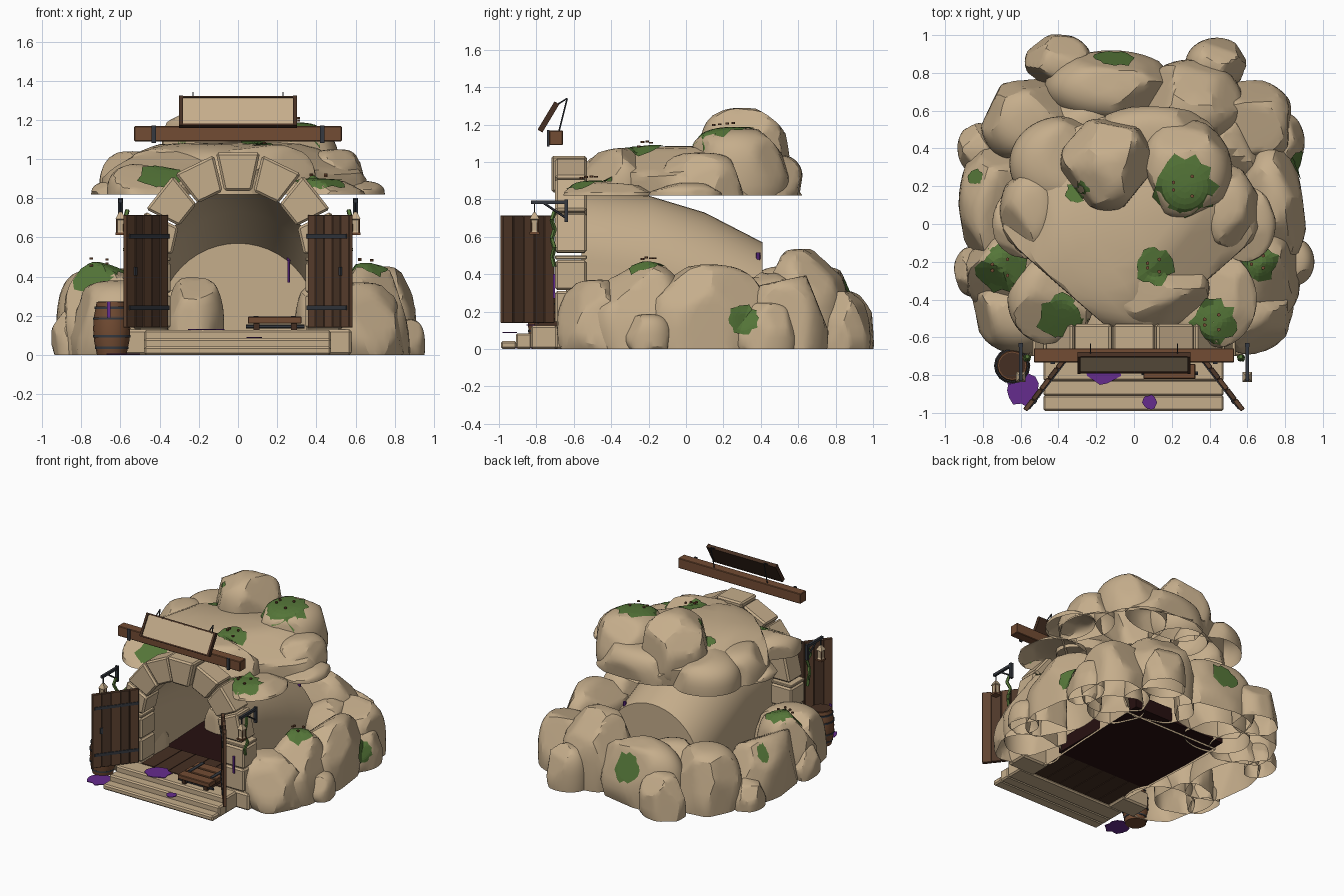
import bpy, bmesh, math, random
from mathutils import Vector, Matrix
from mathutils.bvhtree import BVHTree

if "Cube" in bpy.data.objects:
    bpy.data.objects.remove(bpy.data.objects["Cube"])

random.seed(11)
COLOURS = {
    "sandstone": (0.56, 0.42, 0.26), "wood": (0.17, 0.072, 0.033), "plank_brown": (0.12, 0.058, 0.031),
    "dark_plank": (0.075, 0.038, 0.022), "dark_wood": (0.06, 0.028, 0.016), "iron": (0.035, 0.04, 0.05),
    "moss": (0.09, 0.18, 0.04), "purple": (0.13, 0.025, 0.27), "cave_floor": (0.02, 0.005, 0.005),
}
MATS = {}
for key, rgb in COLOURS.items():
    MATS[key] = bpy.data.materials.new(key)
    MATS[key].diffuse_color = (*rgb, 1)
I4 = Matrix.Identity(4)


def finish(name, bm, mat, M=I4, bevel=0):
    bmesh.ops.transform(bm, matrix=M, verts=bm.verts)
    me = bpy.data.meshes.new(name)
    bm.to_mesh(me)
    bm.free()
    me.materials.append(MATS[mat])
    ob = bpy.data.objects.new(name, me)
    bpy.context.collection.objects.link(ob)
    if bevel:
        mod = ob.modifiers.new("bevel", "BEVEL")
        mod.width, mod.segments = bevel, 1
    return ob


def box(name, x, y, z, mat, M=I4, bevel=0):
    """Box from (min, max) pairs along each axis."""
    bm = bmesh.new()
    bmesh.ops.create_cube(bm, size=1)
    for v in bm.verts:
        v.co = [a + (b - a) * (c + 0.5) for (a, b), c in zip((x, y, z), v.co)]
    return finish(name, bm, mat, M, bevel)


def rod(name, a, b, r, mat, sides=6):
    a, b = Vector(a), Vector(b)
    bm = bmesh.new()
    bmesh.ops.create_cone(bm, cap_ends=True, segments=sides, radius1=r, radius2=r, depth=(b - a).length)
    M = Matrix.Translation((a + b) / 2) @ (b - a).to_track_quat("Z", "Y").to_matrix().to_4x4()
    return finish(name, bm, mat, M)


def lathe(name, profile, mat, M, sides=16):
    bm = bmesh.new()
    rings = [[bm.verts.new((r * math.cos(2 * math.pi * i / sides), r * math.sin(2 * math.pi * i / sides), z))
              for i in range(sides)] for r, z in profile]
    for p, q in zip(rings, rings[1:]):
        for i in range(sides):
            j = (i + 1) % sides
            bm.faces.new((p[i], p[j], q[j], q[i]))
    bm.faces.new(rings[0][::-1])
    bm.faces.new(rings[-1])
    return finish(name, bm, mat, M)


rocks = []


def rock(name, c, r, cut=0.0, planes=14, power=0.65, extra=()):
    """Chiselled boulder with an open flat bottom at the cut height."""
    bm = bmesh.new()
    bmesh.ops.create_icosphere(bm, subdivisions=4, radius=1)
    chisels = [(Vector((random.gauss(0, 1), random.gauss(0, 1), random.gauss(0.2, 0.7))).normalized(),
                random.uniform(0.84, 0.99)) for _ in range(planes)]
    chisels += [(Vector(d).normalized(), off) for d, off in extra]
    for v in bm.verts:
        n = v.co.normalized()
        h = math.hypot(n.x, n.y)
        k = h ** power / h if h > 1e-4 else 0
        p = Vector((n.x * k, n.y * k, math.copysign(abs(n.z) ** (power + 0.1), n.z)))
        for d, off in chisels:
            over = p.dot(d) - off
            if over > 0:
                p -= d * over * 0.97
        v.co = Vector(c) + Vector((p.x * r[0], p.y * r[1], p.z * r[2]))
    bmesh.ops.bisect_plane(bm, geom=bm.verts[:] + bm.edges[:] + bm.faces[:], plane_co=(0, 0, cut),
                           plane_no=(0, 0, -1), clear_outer=True)
    rocks.append(finish(name, bm, "sandstone"))


# lower ring of boulders: x, y, half width, half depth, top height
RING = [(-.4, .86, .17, .14, .3), (.44, .85, .16, .13, .3), (-.12, .72, .34, .19, .44),
        (.3, .63, .27, .23, .52), (-.56, .54, .24, .23, .43), (-.74, .1, .18, .34, .42),
        (-.83, .4, .1, .13, .2), (-.85, -.25, .1, .13, .22), (-.69, -.26, .2, .22, .46),
        (-.6, -.44, .25, .24, .37), (.6, .53, .25, .23, .4), (.72, .08, .19, .34, .44),
        (.8, .42, .1, .16, .24), (.85, -.2, .1, .12, .18), (.67, -.27, .21, .26, .45),
        (.6, -.46, .24, .22, .36), (-.3, .55, .25, .2, .4), (.5, .4, .2, .2, .4)]
SLOPES = {8: [((-.35, -.55, .75), .72)], 14: [((.35, -.4, .8), .78)]}
for i, (x, y, rx, ry, top) in enumerate(RING):
    zc = 0.25 * top
    rock(f"ring_boulder_{i}", (x, y, zc), (rx * 1.05, ry * 1.05, (top - zc) * 1.04), extra=SLOPES.get(i, ()))
rock("inner_boulder", (-.23, .2, .12), (.16, .18, .28), cut=.12)

# overhanging cap rocks
rock("cap_slab", (-.02, .03, .82), (.68, .61, .265), .82, 8, .5,
     [((-.7, -.72, 0), .8), ((.7, -.72, 0), .8), ((-.8, .6, 0), .92), ((.8, .6, 0), .92)])
CAP = [(-.14, .32, 1.02, .25, .25, .27), (.27, .28, .93, .25, .28, .25),
       (-.44, -.4, .82, .23, .24, .16), (.42, -.4, .82, .23, .26, .075), (.1, -.34, .86, .3, .21, .22),
       (-.54, .07, .82, .17, .24, .22), (.5, .07, .82, .17, .24, .23),
       (-.38, .32, .84, .28, .25, .2), (.1, .46, .86, .34, .17, .18)]
for i, (x, y, z, a, b, c) in enumerate(CAP):
    rock(f"cap_rock_{i}", (x, y, z), (a, b, c), cut=0.85 if i == 4 else 0.82, planes=11,
         extra=[((0, -.65, .75), .68)] if i == 2 else ())
for s in (-1, 1):
    rock("cap_ledge", (s * .59, 0, .82), (.16, .2, .07), .82, 8)

# sloping tunnel with end wall
bm = bmesh.new()
rows = []
for y, w, spring, top in ((-.56, .37, .48, .845), (-.2, .385, .42, .82), (.1, .4, .3, .73), (.41, .41, .15, .57)):
    pts = [(w, 0)] + [(w * math.cos(math.pi * i / 24), spring + (top - spring) * math.sin(math.pi * i / 24))
                      for i in range(25)] + [(-w, 0)]
    rows.append([bm.verts.new((px, y, pz)) for px, pz in pts])
for p, q in zip(rows, rows[1:]):
    for i in range(len(p) - 1):
        bm.faces.new((p[i], p[i + 1], q[i + 1], q[i]))
bm.faces.new(rows[-1])
bmesh.ops.recalc_face_normals(bm, faces=bm.faces)
tunnel = finish("tunnel", bm, "sandstone")

# floors and steps
box("tunnel_floor", (-.4, .4), (-.35, .5), (.015, .12), "cave_floor")
for i in range(6):
    box(f"floor_plank_{i}", (-.36 + i * .12, -.245 + i * .12), (-.69, -.35), (.015, .125), "dark_wood")
for i in range(3):
    box(f"step_{i}", (-.48, .475), (-.99 + .08 * i, -.905 + .08 * i if i < 2 else -.69),
        (0.0, .042 * (i + 1)), "sandstone", bevel=.01)

# arch voussoirs and pillars
for i in range(7):
    mid = math.pi * (i + .5) / 7
    half = math.pi / 14 - .012
    ro, front = (.535, -.72) if i == 3 else (.525, -.7)
    bm = bmesh.new()
    vs = [bm.verts.new((r * math.cos(mid + s * half), y, .51 + r * math.sin(mid + s * half)))
          for y in (front, -.53) for r, s in ((.335, -1), (ro, -1), (ro, 1), (.335, 1))]
    bmesh.ops.convex_hull(bm, input=vs)
    bmesh.ops.dissolve_limit(bm, angle_limit=.02, verts=bm.verts, edges=bm.edges)
    finish(f"arch_stone_{i}", bm, "sandstone", bevel=.012)
for s in (-1, 1):
    for i, (z0, z1) in enumerate(((0, .13), (.135, .31), (.315, .475), (.48, .5))):
        xs = sorted((s * .345, s * (.58 if i == 0 else .54)))
        box(f"pillar_stone_{i}", xs, (-.7, -.53), (z0, z1), "sandstone", bevel=.012 if i < 3 else .004)

    # open plank door with straps and handle on the inner face
    D = Matrix.Translation((s * .365, -.71, .14)) @ Matrix.Rotation(math.atan2(-.28, s * .215), 4, "Z")
    for i in range(5):
        box(f"door_plank_{i}", (i * .07, i * .07 + .067), (-.013, .013), (0, .575),
            "dark_plank" if i % 2 else "plank_brown", D, .003)
    box("door_backing", (.005, .34), (-.008, .008), (.01, .565), "dark_wood", D)
    for z in (.09, .455):
        box("door_strap", (0, .33), sorted((0, -s * .018)), (z, z + .022), "iron", D)
    box("door_handle", (.27, .29), sorted((0, -s * .022)), (.265, .31), "iron", D)

    # wall bracket and lantern
    x = s * .6
    box("bracket_plate", (x - .012, x + .012), (-.65, -.63), (.68, .8), "iron")
    box("bracket_arm", (x - .009, x + .009), (-.83, -.64), (.775, .795), "iron")
    rod("bracket_brace", (x, -.64, .7), (x, -.76, .78), .006, "iron")
    rod("lantern_hook", (x, -.81, .72), (x, -.81, .78), .004, "iron")
    lathe("lantern", ((.03, .625), (.022, .635), (.028, .69), (.036, .695), (.01, .73)),
          "sandstone", Matrix.Translation((x, -.81, 0)) @ Matrix.Rotation(math.pi / 4, 4, "Z"), 4)
    box("lantern_base", (x - .026, x + .026), (-.836, -.784), (.612, .625), "wood")
    for a in (-.018, .018):
        for b in (-.018, .018):
            rod("lantern_post", (x + a, -.81 + b, .625), (x + a, -.81 + b, .692), .004, "wood", 4)

    # hanging vines
    path = [(s * (.565 + .012 * math.sin(k * 2)), -.71 + .008 * math.cos(k * 3), .74 - k * .05) for k in range(7)]
    for a, b in zip(path, path[1:]):
        rod("vine", a, b, .012, "moss", 5)

    # beam plates and sign chains
    box("beam_plate", (s * .43 - .012, s * .43 + .012), (-.742, -.73), (1.083, 1.172), "iron")
    rod("sign_chain", (s * .23, -.7, 1.3), (s * .23, -.635, 1.34), .004, "iron")
    rod("sign_stay", (s * .23, -.635, 1.34), (s * .23, -.68, 1.16), .004, "iron")

# beam and tilted sign
box("beam", (-.53, .53), (-.732, -.658), (1.09, 1.168), "wood", bevel=.004)
S = Matrix.Translation((0, -.78, 1.165)) @ Matrix.Rotation(-math.atan2(.09, .15), 4, "X")
box("sign_back", (-.295, .295), (-.002, .012), (.005, .172), "dark_wood", S)
box("sign_panel", (-.285, .285), (-.008, -.001), (.01, .168), "sandstone", S)
for z in (0, .165):
    box("sign_rail", (-.3, .3), (-.014, .014), (z, z + .011), "dark_wood", S)
for x in (-.3, .282):
    box("sign_stile", (x, x + .018), (-.016, .014), (0, .176), "dark_wood", S)

# barrel
B = Matrix.Translation((-.645, -.75, 0))
barrel = [lathe("barrel", ((.075, 0), (.09, .07), (.095, .135), (.09, .2), (.077, .27)), "wood", B)]
for z, r in ((.03, .085), (.09, .096), (.18, .096), (.235, .088)):
    barrel.append(lathe("barrel_hoop", ((r, z), (r, z + .012)), "iron", B))
lathe("barrel_lid", ((.07, .268), (.07, .274)), "dark_wood", B)
box("barrel_drip", (-.67, -.65), (-.85, -.842), (.19, .272), "purple")

# low cart by the doorway
for i in range(3):
    box(f"cart_board_{i}", (.05, .325), (-.82 + i * .09, -.74 + i * .09), (.16, .195), "wood", bevel=.004)
for x in (.08, .27):
    box("cart_runner", (x, x + .03), (-.81, -.56), (.127, .165), "dark_wood")
    box("cart_strip", (x, x + .025), (-.73, -.56), (.19, .2), "iron")
for y in (-.79, -.6):
    rod("cart_axle", (.04, y, .145), (.34, y, .145), .01, "iron")


def splash(name, x, y, z, r):
    bm = bmesh.new()
    lo = [(x + q * math.cos(a), y + q * math.sin(a))
          for a, q in ((k * math.pi / 7, r * random.uniform(.8, 1.1)) for k in range(14))]
    f = bm.faces.new([bm.verts.new((px, py, z)) for px, py in lo])
    ext = bmesh.ops.extrude_face_region(bm, geom=[f])
    bmesh.ops.translate(bm, vec=(0, 0, .005), verts=[v for v in ext["geom"] if isinstance(v, bmesh.types.BMVert)])
    bmesh.ops.recalc_face_normals(bm, faces=bm.faces)
    finish(name, bm, "purple")


# purple spills and drips
splash("ground_spill", -.58, -.88, .002, .088)
splash("landing_spill", -.16, -.76, .127, .095)
splash("step_spill", .085, -.945, .086, .042)
rod("wall_drip", (.26, .39, .37), (.26, .39, .5), .007, "purple")
rod("wall_drip_top", (.26, .385, .48), (.26, .385, .515), .012, "purple")
box("pillar_drip", (.45, .466), (-.712, -.7), (.27, .4), "purple")

# moss patches draped over the rocks, with small mushrooms
allrocks = bmesh.new()
for ob in rocks:
    allrocks.from_mesh(ob.data)
tree = BVHTree.FromBMesh(allrocks)
DOWN, BACK, SIDE = (0, 0, -1), (0, -.75, -.65), (-.95, 0, -.3)
MOSS = [((.27, .2, 1.1), DOWN, .16), ((-.1, .9, .3), BACK, .105), ((.11, -.22, 1), DOWN, .1),
        ((-.7, -.23, .42), DOWN, .13), ((-.38, -.5, .85), DOWN, .13), ((.42, -.52, .85), DOWN, .12),
        ((.66, -.2, .42), DOWN, .1), ((.9, .31, .17), SIDE, .08),
        ((-.84, .25, .4), DOWN, .04), ((-.3, .17, 1), DOWN, .06)]
for n, (c, d, r) in enumerate(MOSS):
    d = Vector(d).normalized()
    Q = d.to_track_quat("Z", "Y")
    bm = bmesh.new()
    jag = [random.uniform(.8, 1.15) for _ in range(20)]
    grid = []
    for k in range(6):
        for i in range(20):
            a = 2 * math.pi * i / 20
            q = r * (k + .02) / 5 * (jag[i] if k == 5 else 1 if k < 4 else .95)
            hit = tree.ray_cast(Vector(c) + Q @ Vector((q * math.cos(a), q * math.sin(a), 0)) - d * .3, d)[0]
            grid.append(bm.verts.new(hit - d * .008) if hit else None)
            if hit and n in (0, 2, 3, 5, 6) and k == 2 and i % 6 == 1:
                rod("mushroom", hit + Vector((0, 0, .025)), hit + Vector((0, 0, .035)), .01, "wood")
    for k in range(5):
        for i in range(20):
            j = (i + 1) % 20
            quad = [grid[k * 20 + i], grid[k * 20 + j], grid[k * 20 + 20 + j], grid[k * 20 + 20 + i]]
            if all(quad) and max((quad[m].co - quad[m - 1].co).length for m in range(4)) < r * .75:
                bm.faces.new(quad)
    bmesh.ops.delete(bm, geom=[v for v in bm.verts if not v.link_faces], context="VERTS")
    finish(f"moss_patch_{n}", bm, "moss")

# smooth rounded parts, keep chiselled edges
for ob in rocks + barrel + [tunnel]:
    ob.select_set(True)
bpy.context.view_layer.objects.active = tunnel
bpy.ops.object.shade_smooth_by_angle(angle=math.radians(25))

for m in bpy.data.materials:
    if m.users and not m.is_grease_pencil:
        m.use_nodes = True
        m.node_tree.nodes["Principled BSDF"].inputs["Base Color"].default_value = m.diffuse_color
